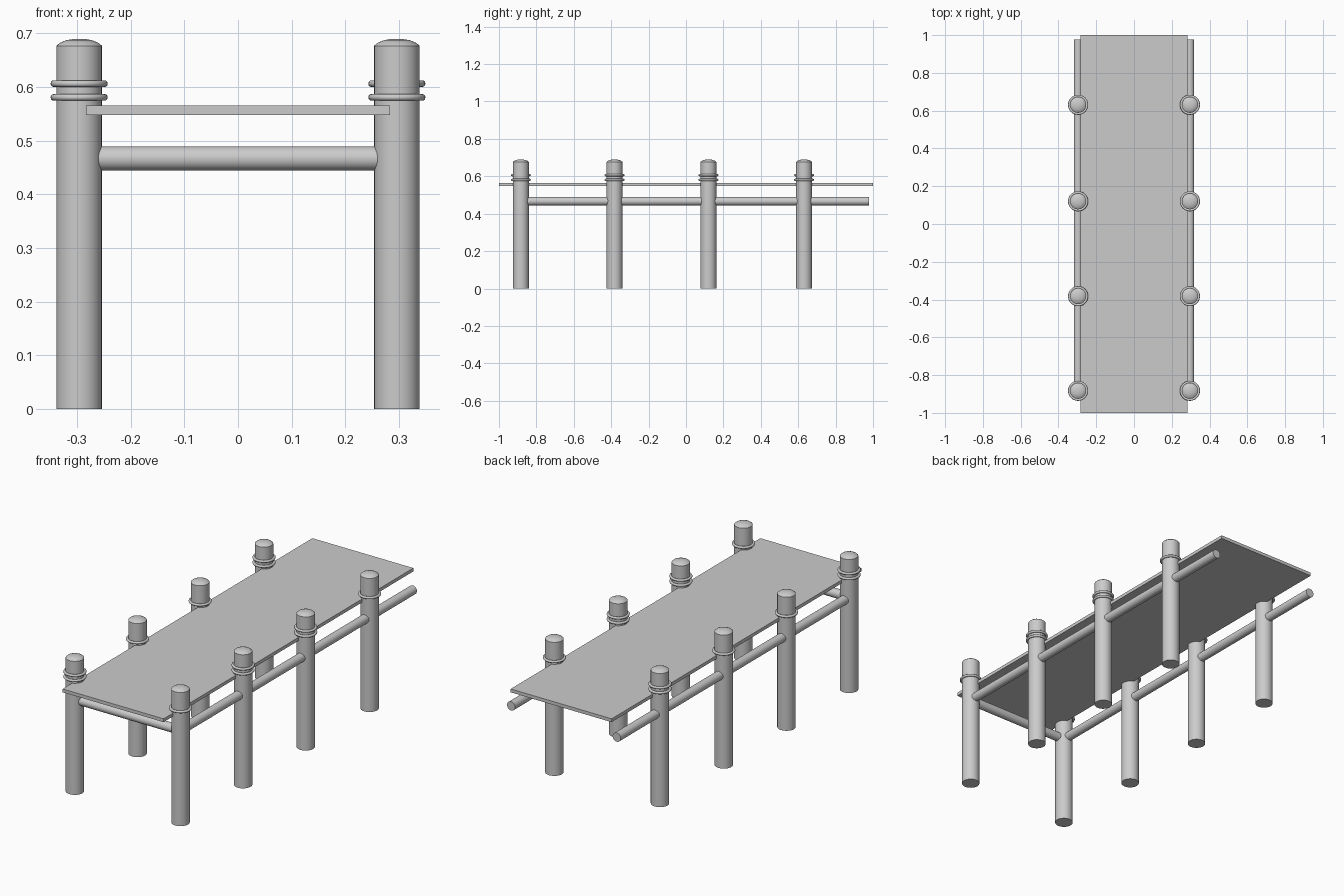
import bpy, bmesh, math

if "Cube" in bpy.data.objects:
    bpy.data.objects.remove(bpy.data.objects["Cube"])

POST_X, POST_R = 0.296, 0.0425
POST_Y = (-0.883, -0.382, 0.12, 0.631)
RAIL_Z, RAIL_R = 0.467, 0.0225


def smooth(obj):
    bpy.ops.object.select_all(action='DESELECT')
    obj.select_set(True)
    bpy.context.view_layer.objects.active = obj
    bpy.ops.object.shade_smooth_by_angle(angle=math.radians(35))


def lathe(name, profile, loc, sides=32):
    """Spin an (r, z) profile that starts and ends on the axis."""
    bm = bmesh.new()
    verts = [bm.verts.new((r, 0, z)) for r, z in profile]
    edges = [bm.edges.new(p) for p in zip(verts, verts[1:])]
    bmesh.ops.spin(bm, geom=verts + edges, axis=(0, 0, 1), cent=(0, 0, 0),
                   angle=math.tau, steps=sides)
    bmesh.ops.remove_doubles(bm, verts=bm.verts, dist=1e-5)
    bmesh.ops.recalc_face_normals(bm, faces=bm.faces)
    mesh = bpy.data.meshes.new(name)
    bm.to_mesh(mesh)
    bm.free()
    obj = bpy.data.objects.new(name, mesh)
    obj.location = loc
    bpy.context.collection.objects.link(obj)
    smooth(obj)


def rail(name, loc, length, rot):
    bpy.ops.mesh.primitive_cylinder_add(vertices=32, radius=RAIL_R, depth=length,
                                        location=loc, rotation=rot)
    bpy.context.object.name = name
    smooth(bpy.context.object)


# Walkway deck
bpy.ops.mesh.primitive_cube_add(size=1, location=(0, 0, 0.557))
deck = bpy.context.object
deck.name = "deck"
deck.scale = (0.566, 2, 0.017)
bpy.ops.object.transform_apply(location=False, rotation=False, scale=True)

# Domed posts, each with one or two rope rings
post_profile = [(0, 0), (POST_R, 0), (POST_R, 0.677), (0.036, 0.6825),
                (0.024, 0.6875), (0.012, 0.6895), (0, 0.69)]
ring_counts = {"left": (2, 1, 1, 2), "right": (1, 2, 2, 1)}
for side, sx in (("left", -1), ("right", 1)):
    x = sx * POST_X
    for i, y in enumerate(POST_Y):
        lathe(f"{side}_post_{i + 1}", post_profile, (x, y, 0))
        for k in range(ring_counts[side][i]):
            bpy.ops.mesh.primitive_torus_add(
                major_radius=0.047, minor_radius=0.0063, major_segments=32,
                minor_segments=12, location=(x, y, 0.581 + 0.0255 * k))
            bpy.context.object.name = f"{side}_rope_ring_{i + 1}_{k + 1}"
            smooth(bpy.context.object)
    # Long side rail, from the front post past the last post
    y0, y1 = POST_Y[0], 0.978
    rail(f"{side}_side_rail", (x, (y0 + y1) / 2, RAIL_Z), y1 - y0, (math.pi / 2, 0, 0))

# Front cross rail
rail("front_cross_rail", (0, POST_Y[0], RAIL_Z), 2 * POST_X, (0, math.pi / 2, 0))
